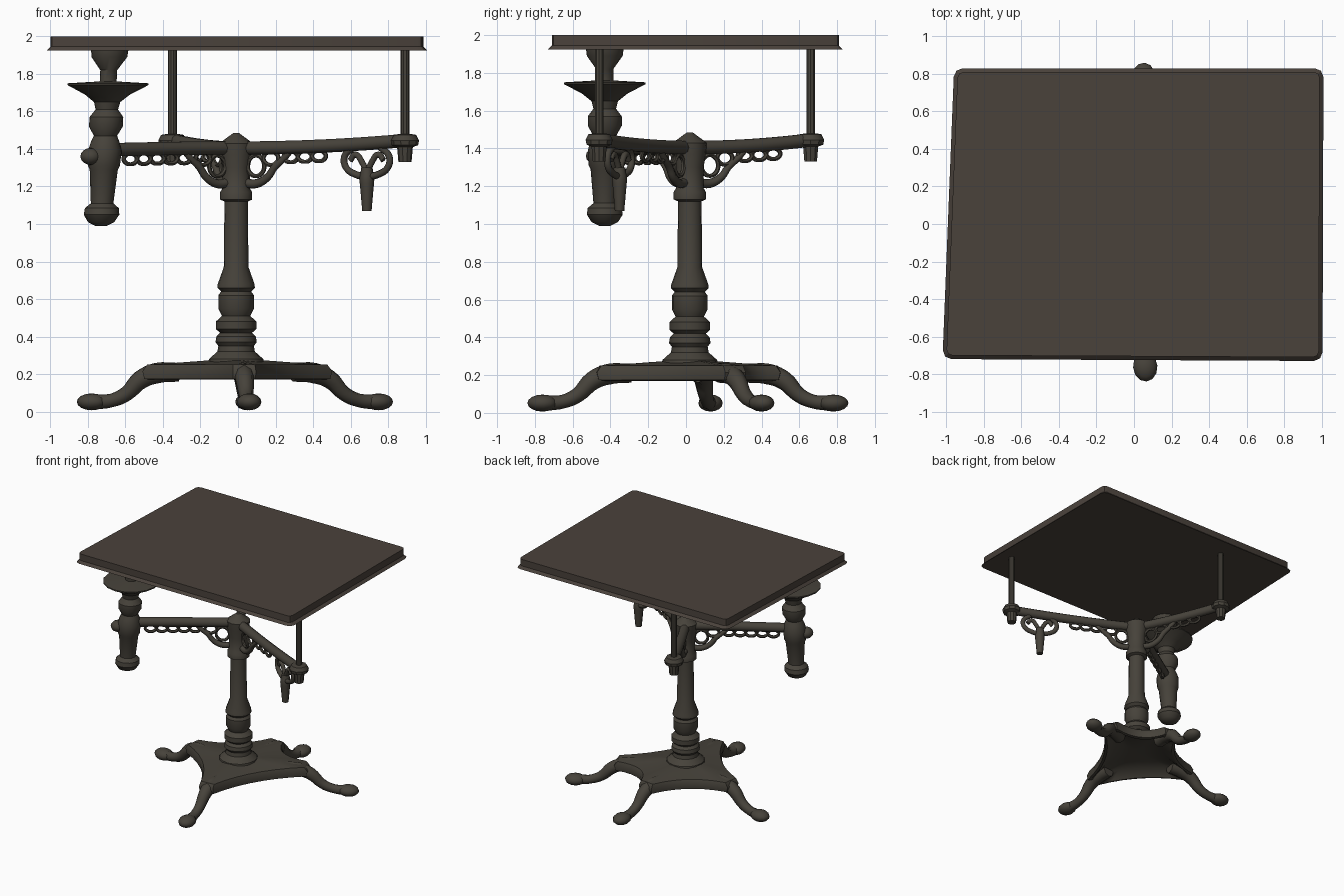
import bpy, bmesh, math
from mathutils import Vector, Matrix

cube = bpy.data.objects.get("Cube")
if cube:
    bpy.data.objects.remove(cube, do_unlink=True)


def material(name, rgb):
    m = bpy.data.materials.new(name)
    m.use_nodes = True
    m.diffuse_color = (*rgb, 1)
    bsdf = m.node_tree.nodes["Principled BSDF"]
    bsdf.inputs["Base Color"].default_value = (*rgb, 1)
    bsdf.inputs["Roughness"].default_value = 0.8
    return m


WOOD = material("dark brown wood", (0.068, 0.054, 0.044))
IRON = material("dark bronze iron", (0.062, 0.055, 0.043))
CENTRE = Vector((-0.01, 0.02, 0))


def finish(obj, mat, angle=35):
    obj.data.materials.append(mat)
    bpy.ops.object.select_all(action='DESELECT')
    obj.select_set(True)
    bpy.context.view_layer.objects.active = obj
    bpy.ops.object.shade_smooth_by_angle(angle=math.radians(angle))
    return obj


def from_bmesh(name, bm, mat, angle=35):
    bmesh.ops.recalc_face_normals(bm, faces=bm.faces)
    mesh = bpy.data.meshes.new(name)
    bm.to_mesh(mesh)
    bm.free()
    obj = bpy.data.objects.new(name, mesh)
    bpy.context.collection.objects.link(obj)
    return finish(obj, mat, angle)


def loft(bm, rings):
    """Skin a list of closed rings and cap both ends."""
    loops = [[bm.verts.new(p) for p in ring] for ring in rings]
    n = len(loops[0])
    for a, b in zip(loops, loops[1:]):
        for i in range(n):
            bm.faces.new((a[i], a[(i + 1) % n], b[(i + 1) % n], b[i]))
    bm.faces.new(loops[0])
    bm.faces.new(loops[-1])


def lathe(name, profile, at, sides=16, tilt=0.0):
    """Turn (radius, z) points; tilt shifts the axis in x per unit of z."""
    bm = bmesh.new()
    loft(bm, [[(at[0] + tilt * (z - 1.4) + r * math.cos(math.tau * i / sides),
                at[1] + r * math.sin(math.tau * i / sides), z)
               for i in range(sides)] for r, z in profile])
    return from_bmesh(name, bm, IRON)


def tube(name, pts, radii, closed=False, sides=2):
    """Smooth round bar through points with a radius at each."""
    cu = bpy.data.curves.new(name, 'CURVE')
    cu.dimensions = '3D'
    cu.bevel_depth = 1
    cu.bevel_resolution = sides
    cu.resolution_u = 4
    cu.use_fill_caps = True
    sp = cu.splines.new('BEZIER')
    sp.bezier_points.add(len(pts) - 1)
    for i, (bp, p) in enumerate(zip(sp.bezier_points, pts)):
        bp.co = p
        bp.radius = radii[i] if isinstance(radii, (list, tuple)) else radii
        bp.handle_left_type = bp.handle_right_type = 'AUTO'
    sp.use_cyclic_u = closed
    obj = bpy.data.objects.new(name, cu)
    bpy.context.collection.objects.link(obj)
    bpy.ops.object.select_all(action='DESELECT')
    obj.select_set(True)
    bpy.context.view_layer.objects.active = obj
    bpy.ops.object.convert(target='MESH')
    return finish(bpy.context.object, IRON, 50)


def ball(name, at, size, heading=0.0):
    bm = bmesh.new()
    m = (Matrix.Translation(at) @ Matrix.Rotation(heading, 4, 'Z')
         @ Matrix.Diagonal((*size, 1)))
    bmesh.ops.create_uvsphere(bm, u_segments=12, v_segments=8, radius=1, matrix=m)
    return from_bmesh(name, bm, IRON, 50)


# Table top: slightly skewed slab with clipped corners and a chamfered underside
bm = bmesh.new()
corners = [(-1, -0.70), (0.985, -0.71), (0.99, 0.81), (-0.94, 0.81)]
loft(bm, [[(x, y, z) for x, y in corners] for z in (1.925, 2.0)])
upright = [e for e in bm.edges if abs(e.verts[0].co.z - e.verts[1].co.z) > 0.01]
bmesh.ops.bevel(bm, geom=upright, offset=0.03, segments=2, affect='EDGES', profile=0.5)
low = [e for e in bm.edges if max(v.co.z for v in e.verts) < 1.93]
bmesh.ops.bevel(bm, geom=low, offset=0.02, segments=1, affect='EDGES')
from_bmesh("table_top", bm, WOOD, 30)

# Turned central column with a pointed cap
lathe("column", [
    (0.15, 0.25), (0.145, 0.28), (0.10, 0.32), (0.095, 0.35), (0.11, 0.37), (0.105, 0.40),
    (0.085, 0.42), (0.108, 0.44), (0.108, 0.48), (0.075, 0.51), (0.095, 0.55), (0.095, 0.62),
    (0.08, 0.64), (0.10, 0.66), (0.098, 0.68), (0.066, 0.77), (0.062, 1.12), (0.085, 1.13),
    (0.085, 1.17), (0.073, 1.19), (0.073, 1.30), (0.085, 1.37), (0.09, 1.43), (0.015, 1.485)],
    CENTRE)

# Side post with drip dish, slightly leaning
POST = Vector((-0.71, -0.43, 0))
lathe("side_post", [
    (0.03, 0.99), (0.07, 1.01), (0.095, 1.05), (0.09, 1.085), (0.06, 1.11), (0.075, 1.29),
    (0.085, 1.31), (0.09, 1.39), (0.075, 1.44), (0.062, 1.47), (0.09, 1.52), (0.09, 1.57),
    (0.06, 1.61), (0.07, 1.65), (0.12, 1.69), (0.215, 1.74), (0.215, 1.75), (0.045, 1.76),
    (0.045, 1.82), (0.095, 1.89), (0.10, 1.93)], POST, tilt=0.05)


# Feet, legs and the hollow four-cornered base
feet = [(0.06, -0.76), (0.75, 0.40), (0.05, 0.78), (-0.78, 0.13)]
knees = []
for i, (fx, fy) in enumerate(feet):
    foot = Vector((fx, fy, 0))
    reach = (foot - CENTRE).length
    d = (foot - CENTRE).normalized()
    heading = math.atan2(d.y, d.x)
    path = [(0.40, 0.21, 0.05), (0.55, 0.205, 0.055), (0.66, 0.17, 0.05),
            (0.76, 0.095, 0.04), (0.86, 0.06, 0.036), (0.96, 0.052, 0.04)]
    scale = reach / 0.80
    tube(f"leg_{i + 1}", [CENTRE + d * u * scale * 0.8 + Vector((0, 0, z)) for u, z, r in path],
         [r for u, z, r in path])
    ball(f"foot_{i + 1}", foot + Vector((0, 0, 0.052)), (0.08, 0.065, 0.045), heading)
    side = Vector((-d.y, d.x, 0))
    knees.append((d * 0.50 * scale - side * 0.06, d * 0.50 * scale + side * 0.06))

outline = []
for i in range(4):
    a, b = knees[i][1], knees[(i + 1) % 4][0]
    mid = (a + b) * 0.5 * 0.62
    outline.append(knees[i][0])
    for s in range(8):
        t = s / 7
        outline.append(a * (1 - t) ** 2 + mid * 2 * t * (1 - t) + b * t * t)
    outline.pop()  # last point repeats as the next knee
bm = bmesh.new()
loft(bm, [[CENTRE + p * k + Vector((0, 0, z)) for p in outline] for k, z in
          [(0.25, 0.235), (0.7, 0.225), (0.93, 0.17), (1.0, 0.175), (1.02, 0.215),
           (0.97, 0.25), (0.6, 0.262), (0.25, 0.275)]])
from_bmesh("base_plate", bm, IRON, 50)


# Bracket arms with fretwork hung below
def arm(name, end, rise, fret_length):
    d = (end - CENTRE).normalized()
    length = (end - CENTRE).length

    def place(u, z):
        return CENTRE + d * u + Vector((0, 0, z))

    def sag(u):
        return 1.405 + rise * (u / length) ** 2

    steps = [length * k / 6 for k in range(7)]
    tube(name, [place(u, sag(u)) for u in steps], 0.037, sides=3)
    # Large scroll bracket beside the column
    tube(name + "_bracket", [place(u, z) for u, z in
         [(0.05, 1.22), (0.12, 1.215), (0.19, 1.25), (0.23, 1.30), (0.29, 1.35), (0.33, 1.39)]],
         [0.025, 0.024, 0.022, 0.02, 0.018, 0.016])
    loops = [(0.12, 1.31, 0.05, 0.055), (0.21, 1.35, 0.045, 0.035)]
    # Chain of small loops shrinking toward the end
    u = 0.33
    while u < fret_length:
        loops.append((u, sag(u) - 0.052, 0.042, 0.028))
        u += 0.085
    for k, (cu, cz, ru, rz) in enumerate(loops):
        tube(f"{name}_loop_{k + 1}", [place(cu + ru * math.cos(a), cz + rz * math.sin(a))
             for a in [math.tau * j / 8 for j in range(8)]], 0.012, closed=True, sides=1)
    return place


arm("post_arm", POST, -0.01, 0.70)
ball("post_arm_knob", (-0.785, -0.475, 1.36), (0.055, 0.055, 0.045), math.radians(32))

ends = {"front": Vector((0.89, -0.46, 0)), "back": Vector((-0.35, 0.66, 0))}
places = {}
for side, end in ends.items():
    places[side] = arm(side + "_arm", end, 0.04, 0.58)
    # Cap, peg below and thin rod up to the top
    lathe(side + "_arm_cap", [(0.035, 1.33), (0.042, 1.41), (0.07, 1.42), (0.075, 1.445),
                              (0.06, 1.475), (0.03, 1.48)], end, 10)
    lathe(side + "_rod", [(0.024, 1.45), (0.024, 1.94)], end, 10)

# Forked hanger under the front arm
place = places["front"]
hub = 0.79
tube("hanger_peg", [place(hub, z) for z in (1.30, 1.24, 1.15, 1.07)], [0.03, 0.04, 0.032, 0.025])
for k, s in enumerate((-1, 1)):
    tube(f"hanger_loop_{k + 1}", [place(hub + s * u, z) for u, z in
         [(0.08, 1.41), (0.135, 1.36), (0.125, 1.30), (0.07, 1.265), (0.0, 1.25)]],
         0.019)
    tube(f"hanger_fork_{k + 1}", [place(hub + s * u, z) for u, z in
         [(0.0, 1.27), (0.03, 1.33), (0.07, 1.37), (0.10, 1.34)]], 0.017)
